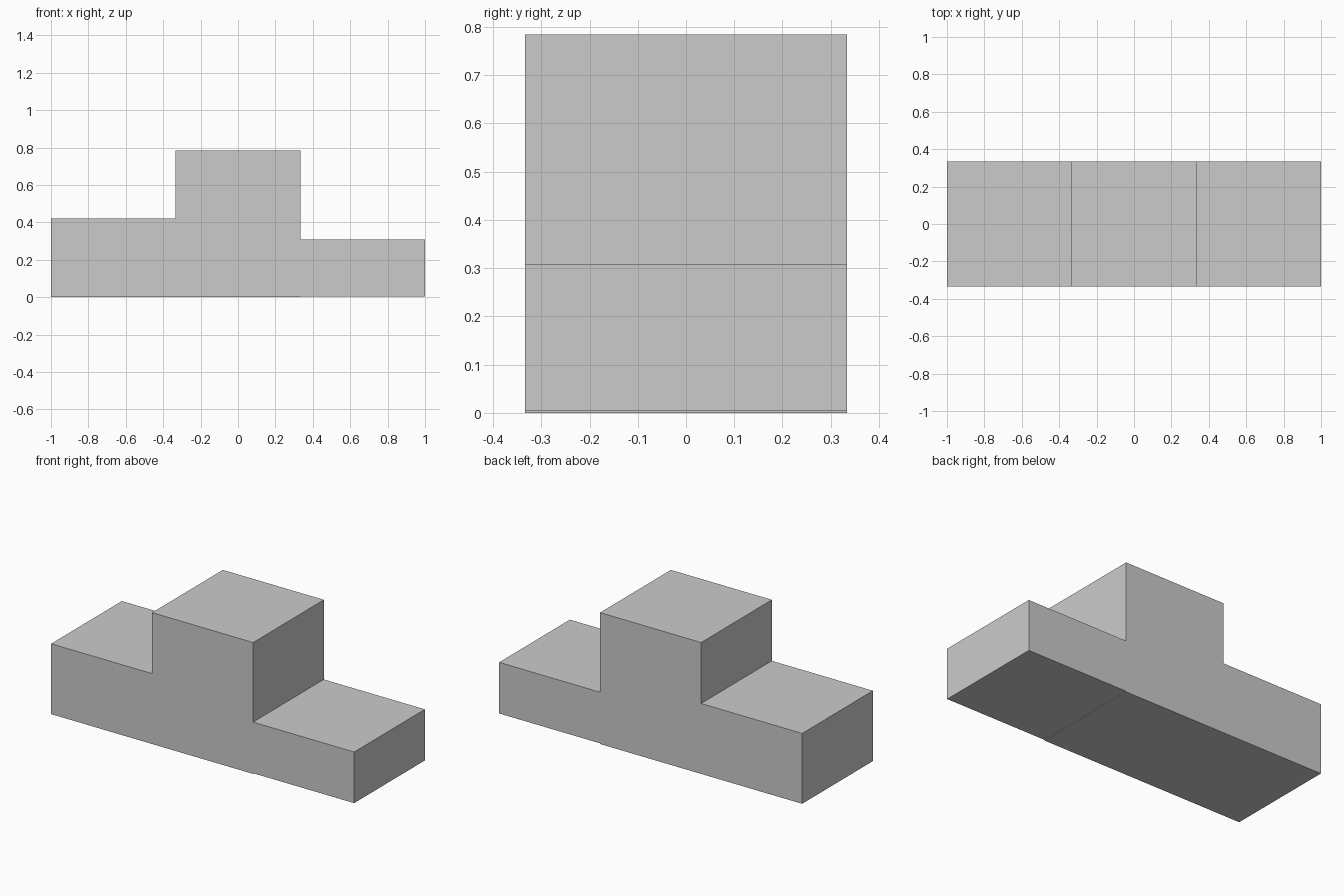
import bpy

if "Cube" in bpy.data.objects:
    bpy.data.objects.remove(bpy.data.objects["Cube"])

W = 2 / 3  # width and depth of each step


def block(name, x, bottom, top):
    bpy.ops.mesh.primitive_cube_add(size=1, location=(x, 0, (bottom + top) / 2))
    ob = bpy.context.object
    ob.name = name
    ob.scale = (W, W, top - bottom)
    bpy.ops.object.transform_apply(location=False, rotation=False, scale=True)


# Three podium steps side by side
block("second_place_step", -W, 0.0, 0.42)
block("first_place_step", 0, 0.0, 0.784)
block("third_place_step", W, 0.004, 0.309)
